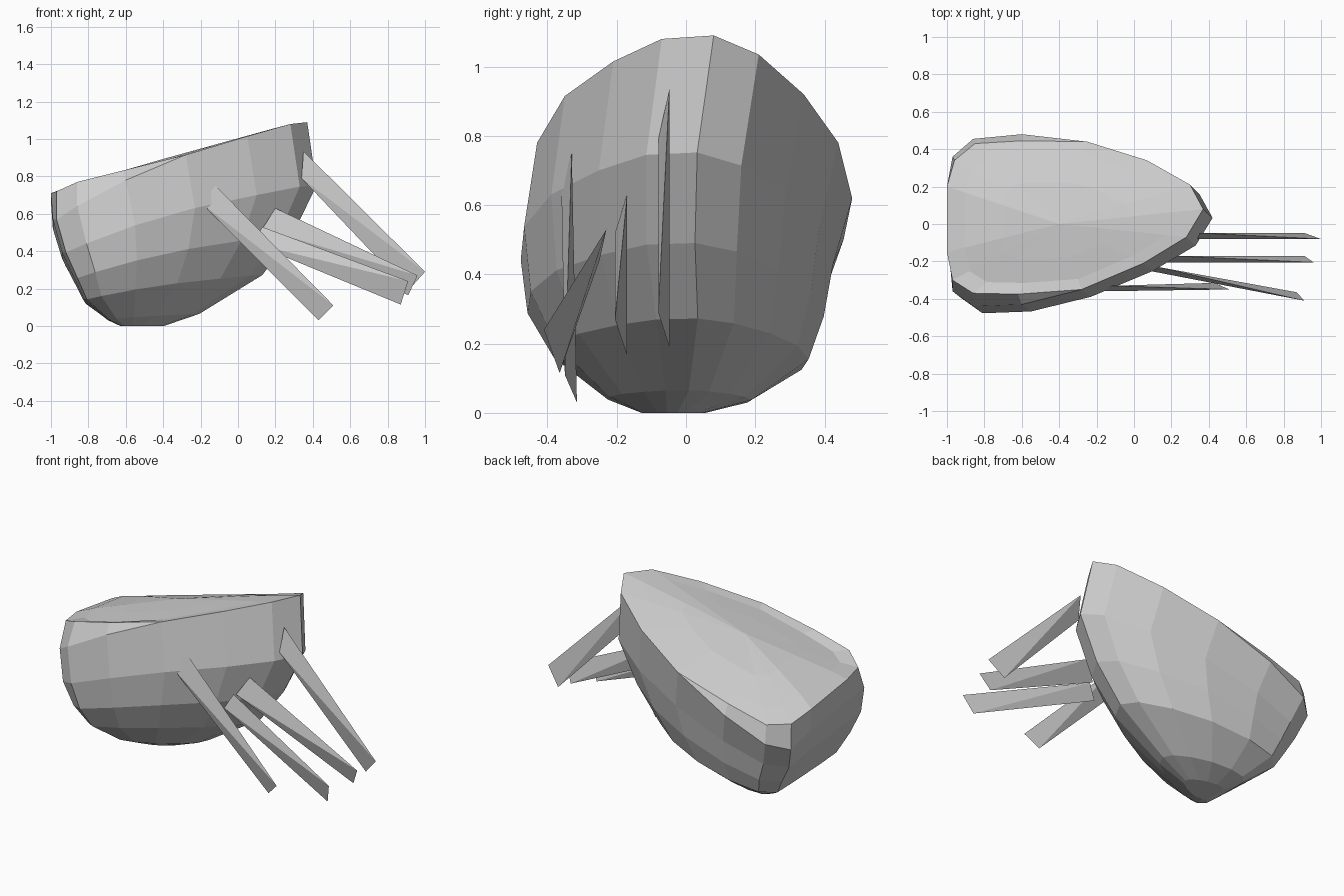
import bpy, bmesh
from mathutils import Vector

cube = bpy.data.objects.get("Cube")
if cube:
    bpy.data.objects.remove(cube, do_unlink=True)

grey = bpy.data.materials.new("plain_grey")
grey.use_nodes = True
COLOUR = (0.6, 0.6, 0.6, 1)
grey.diffuse_color = COLOUR
grey.node_tree.nodes["Principled BSDF"].inputs["Base Color"].default_value = COLOUR


def finish(name, bm):
    bmesh.ops.recalc_face_normals(bm, faces=bm.faces)
    mesh = bpy.data.meshes.new(name)
    bm.to_mesh(mesh)
    bm.free()
    mesh.materials.append(grey)
    obj = bpy.data.objects.new(name, mesh)
    bpy.context.collection.objects.link(obj)
    return obj


# Slanted edge of the top, starting at the pointed end
edge = [Vector(p) for p in (
    (.37, .08, 1.09), (.3, .21, 1.035), (.07, .34, .92), (-.25, .44, .78),
    (-.6, .445, .68), (-.85, .43, .61), (-.96, .34, .61), (-1, .2, .66),
    (-1, -.15, .71), (-.97, -.3, .72), (-.86, -.37, .77), (-.62, -.375, .83),
    (-.28, -.35, .915), (.05, -.21, 1.015), (.28, -.07, 1.08))]

# Shoulder below it: the blunt end is bevelled, the rest shares the edge
shoulder = edge[:4] + [Vector(p) for p in (
    (-.6, .48, .62), (-.86, .455, .5), (-.97, .36, .46), (-.99, .2, .52),
    (-.99, -.15, .57), (-.97, -.36, .57), (-.86, -.44, .64),
    (-.6, -.43, .78))] + edge[12:]

keel = Vector((-.53, -.05, 0))


def belly_ring(sx, sy, t, dx, dy):
    """Shoulder shrunk towards the keel, at a fraction t of its height."""
    return [Vector((keel.x + (p.x - keel.x) * sx + dx,
                    keel.y + (p.y - keel.y) * sy + dy, p.z * t))
            for p in shoulder]


def top_ring(scale):
    """Edge shrunk inwards on a slope that falls off towards the back."""
    ring = []
    for p in edge:
        x, y = -.4 + (p.x + .4) * scale, p.y * scale
        fall = .5 if y > 0 else .1
        ring.append(Vector((x, y, 1.005 + .28 * x - fall * abs(y) ** 1.4)))
    return ring


# Body: loops from the keel up to the edge and in over the top
rings = [belly_ring(*r) for r in (
    (.17, .2, 0, -.02, 0), (.36, .45, .06, 0, 0), (.7, .8, .25, .03, -.02),
    (.86, .93, .45, .05, -.045), (1, .98, .69, .05, -.045))]
rings += [shoulder, edge, top_ring(.84), top_ring(.5)]

bm = bmesh.new()
loops = [[bm.verts.new(p) for p in ring] for ring in rings]
n = len(edge)
for low, high in zip(loops, loops[1:]):
    for i in range(n):
        j = (i + 1) % n
        bm.faces.new((low[i], low[j], high[j], high[i]))
bm.faces.new(loops[0])
top = bm.verts.new(top_ring(0)[0])
for i in range(n):
    bm.faces.new((loops[-1][i], loops[-1][(i + 1) % n], top))
bmesh.ops.remove_doubles(bm, verts=bm.verts, dist=.001)
finish("body", bm)

# Four thin twisted spikes: a root edge and a tip edge form a long wedge
spikes = {
    "spike_front": ((-.2, -.36, .66), (-.12, -.33, .75),
                    (.51, -.35, .11), (.43, -.315, .03)),
    "spike_low": ((.08, -.25, .44), (.13, -.23, .53),
                  (.91, -.41, .24), (.87, -.365, .115)),
    "spike_middle": ((.13, -.205, .52), (.2, -.17, .63),
                     (.96, -.205, .27), (.91, -.17, .165)),
    "spike_end": ((.34, -.08, .79), (.35, -.048, .935),
                  (1, -.08, .29), (.91, -.048, .19)),
}
for name, points in spikes.items():
    bm = bmesh.new()
    v = [bm.verts.new(p) for p in points]
    for skip in v:
        bm.faces.new([w for w in v if w is not skip])
    finish(name, bm)
